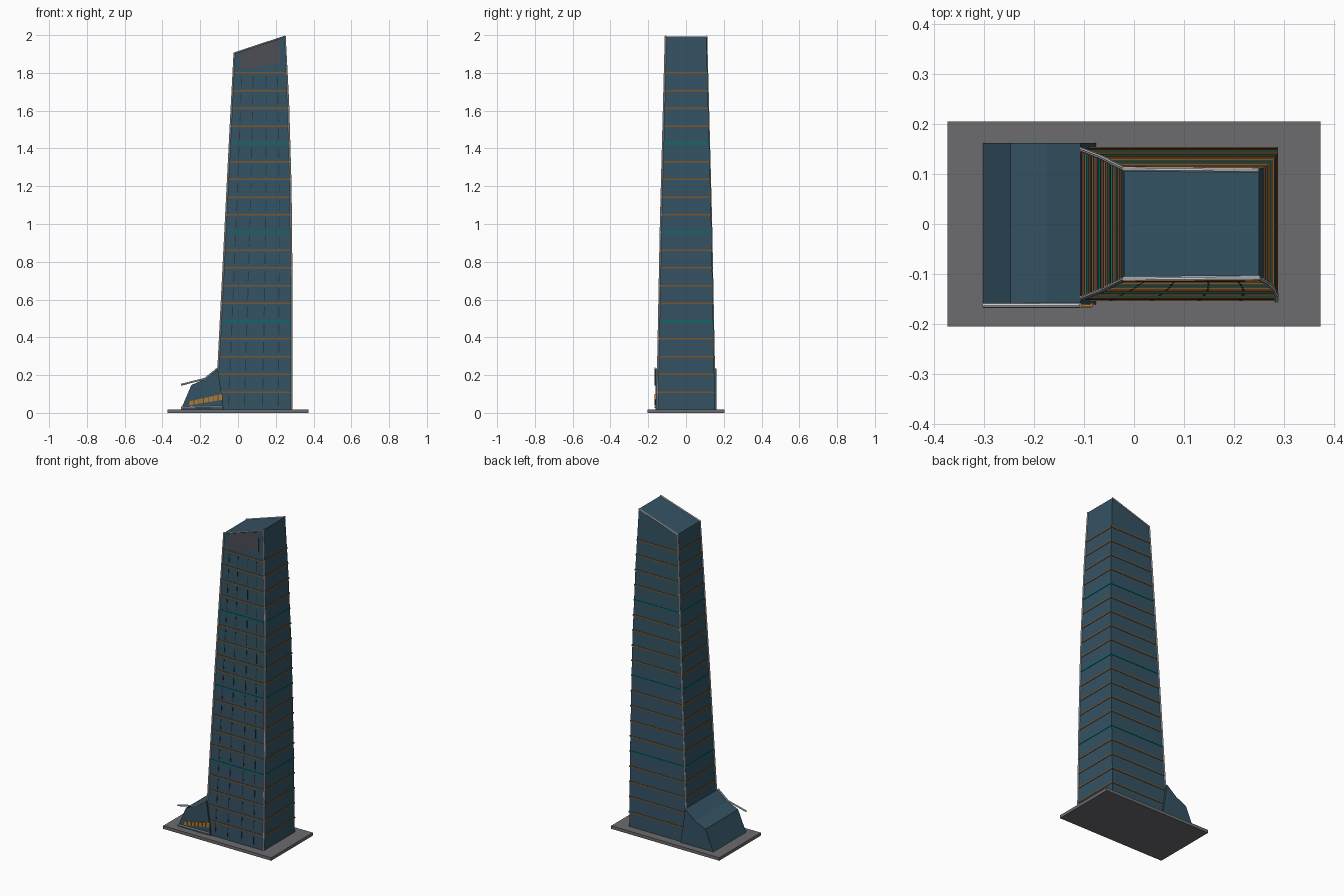
import bpy, bmesh

if "Cube" in bpy.data.objects:
    bpy.data.objects.remove(bpy.data.objects["Cube"])

def mat(name, r, g, b):
    m = bpy.data.materials.new(name)
    m.diffuse_color = (r, g, b, 1)
    m.use_nodes = True
    m.node_tree.nodes["Principled BSDF"].inputs["Base Color"].default_value = m.diffuse_color
    return m

GLASS = mat("blue_glass", 0.035, 0.085, 0.125)
STONE = mat("stone", 0.15, 0.15, 0.16)
WHITE = mat("white_trim", 0.75, 0.75, 0.72)
BROWN = mat("bronze", 0.20, 0.09, 0.025)
TEAL = mat("teal", 0.0, 0.16, 0.17)
ORANGE = mat("orange", 0.45, 0.19, 0.03)
DARK = mat("dark_metal", 0.03, 0.035, 0.045)
GREY = mat("grey_panel", 0.07, 0.075, 0.09)

def loft(name, loops, material):
    """Closed solid through equal-length vertex loops."""
    bm = bmesh.new()
    rings = [[bm.verts.new(p) for p in lp] for lp in loops]
    n = len(rings[0])
    bm.faces.new(rings[0])
    bm.faces.new(rings[-1])
    for a, b in zip(rings, rings[1:]):
        for i in range(n):
            j = (i + 1) % n
            bm.faces.new((a[i], a[j], b[j], b[i]))
    bmesh.ops.recalc_face_normals(bm, faces=bm.faces)
    me = bpy.data.meshes.new(name)
    bm.to_mesh(me)
    bm.free()
    me.materials.append(material)
    ob = bpy.data.objects.new(name, me)
    bpy.context.collection.objects.link(ob)
    return ob

def tube(name, pts, r, material):
    cu = bpy.data.curves.new(name, 'CURVE')
    cu.dimensions = '3D'
    cu.bevel_depth = r
    cu.bevel_resolution = 2
    cu.use_fill_caps = True
    sp = cu.splines.new('POLY')
    sp.points.add(len(pts) - 1)
    for p, co in zip(sp.points, pts):
        p.co = (*co, 1)
    cu.materials.append(material)
    ob = bpy.data.objects.new(name, cu)
    bpy.context.collection.objects.link(ob)
    bpy.ops.object.select_all(action='DESELECT')
    ob.select_set(True)
    bpy.context.view_layer.objects.active = ob
    bpy.ops.object.convert(target='MESH')
    bpy.ops.object.shade_smooth_by_angle()

def interp(table, z):
    for (z0, v0), (z1, v1) in zip(table, table[1:]):
        if z <= z1:
            break
    return v0 + (v1 - v0) * (z - z0) / (z1 - z0)

# Tower outline as functions of height
def left(z): return interp([(0.02, -0.115), (0.23, -0.105), (1.0, -0.066), (1.905, -0.02)], z)
def right(z): return interp([(0.02, 0.285), (0.6, 0.285), (1.2, 0.279), (1.65, 0.266), (1.993, 0.25)], z)
def half(z): return interp([(0.02, 0.153), (1.0, 0.134), (1.993, 0.108)], z)

def ring(zl, zr, o=0.0):
    l, r = left(zl) - o, right(zr) + o
    hl, hr = half(zl) + o, half(zr) + o
    return [(l, -hl, zl), (r, -hr, zr), (r, hr, zr), (l, hl, zl)]

def front(f, z, o):
    """Point on the front face at width fraction f, pushed out by o."""
    return (left(z) + f * (right(z) - left(z)), -half(z) - o, z)

# Ground slab
loft("ground_slab", [[(x, y, z) for x, y in ((-.373, -.205), (.373, -.205), (.373, .205), (-.373, .205))]
                     for z in (0, 0.019)], STONE)

# Tower shaft with sloping roof
ZL, ZR = 1.905, 1.993
levels = [0.019, 0.23, 0.6, 1.0, 1.2, 1.65]
loft("tower", [ring(z, z) for z in levels] + [ring(ZL, ZR)], GLASS)

# Floor bands
bands = [0.11 + 0.0939 * i for i in range(19)]
for i, z in enumerate(bands):
    loft("floor_band", [ring(z - .004, z - .004, .003), ring(z + .004, z + .004, .003)],
         TEAL if i % 5 == 4 else BROWN)

# Dashed mullions on the front
for z0 in [0.02] + bands[:-1]:
    a, b = z0 + 0.02, z0 + 0.078
    for f in (0.16, 0.37, 0.61, 0.82):
        loft("mullion", [[front(f + s * .007, z, o) for s, o in ((-1, -.002), (1, -.002), (1, .002), (-1, .002))]
                         for z in (a, b)], DARK)

# Dark panel at the top of the front
corners = ((0.005, 1.815), (0.222, 1.852), (0.222, 1.975), (0.022, 1.913))
loft("crown_panel", [[(x, -half(z) - o, z) for x, z in corners] for o in (-.002, .003)], GREY)

# Entrance podium
prof = ((-.302, .019), (-.076, .019), (-.107, .235), (-.175, .18), (-.247, .147))
loft("podium", [[(x, y, z) for x, z in prof] for y in (-.161, .162)], GLASS)

# Rising row of orange blocks on the podium front
for i in range(7):
    x0 = -0.257 + i * 0.0255
    x1 = x0 + 0.022
    q = [(x, 0.04 + (x + .257) * .17 + h * (0.022 + (x + .257) * .05))
         for x, h in ((x0, 0), (x1, 0), (x1, 1), (x0, 1))]
    loft("entrance_block", [[(x, y, z) for x, z in q] for y in (-.158, -.166)], ORANGE)

# White edge trims
R = 0.005
tube("podium_canopy_trim", [(-.302, -.163, .149), (-.175, -.163, .181), (-.107, -.163, .236)], R, WHITE)
tube("podium_base_trim", [(-.302, -.163, .029), (-.085, -.163, .032)], 0.004, WHITE)
rise = [0.23, 0.6, 1.0, 1.5, ZL]
fall = [ZR, 1.65, 1.2, 1.0, 0.6, 0.02]
tube("front_edge_trim", [(left(z), -half(z), z) for z in rise] + [(right(z), -half(z), z) for z in fall], R, WHITE)
tube("back_edge_trim", [(left(z), half(z), z) for z in rise] + [(right(ZR), half(ZR), ZR)], R, WHITE)
